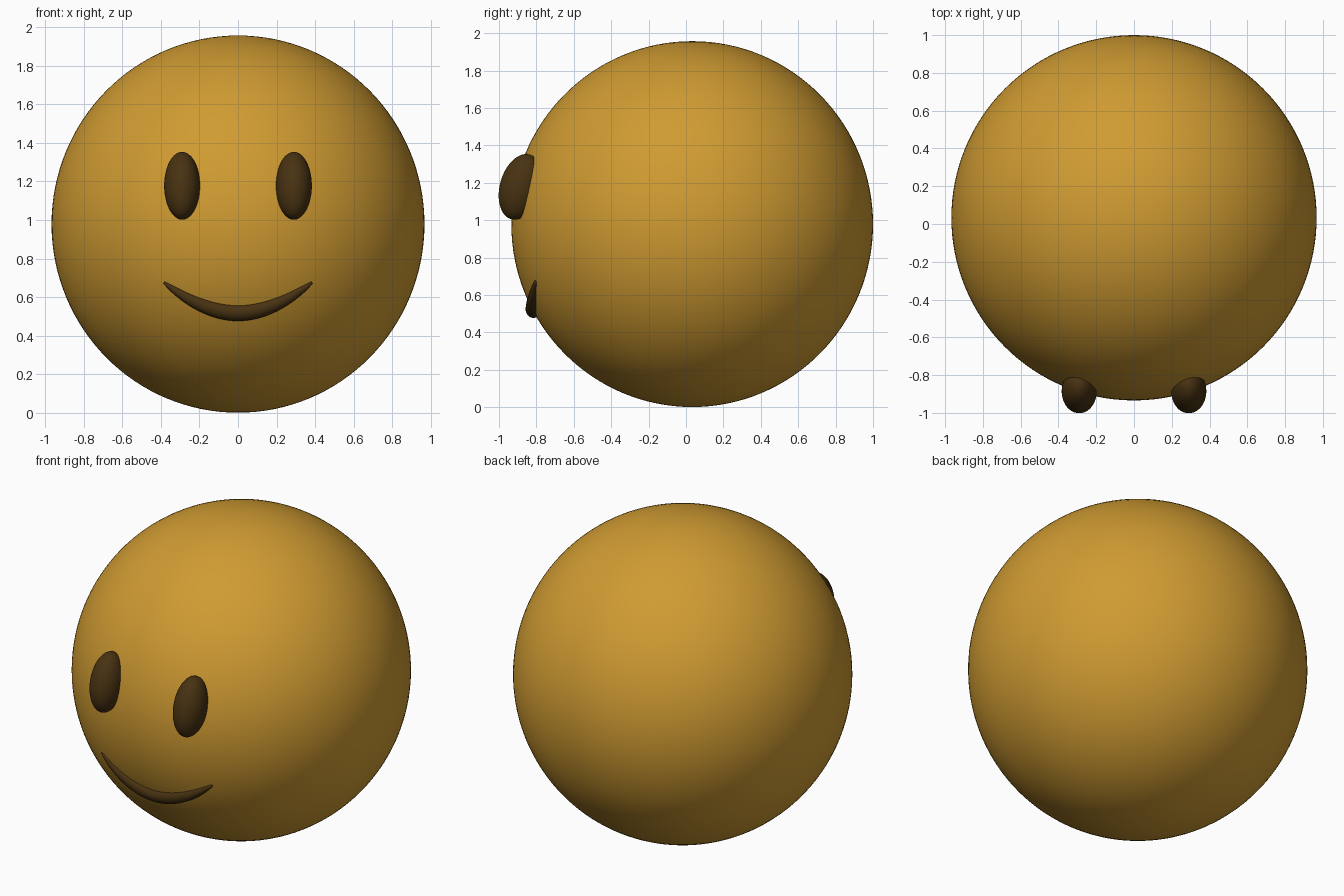
import bpy, bmesh, math
from mathutils import Vector, Matrix

if "Cube" in bpy.data.objects:
    bpy.data.objects.remove(bpy.data.objects["Cube"])


def material(name, rgb):
    m = bpy.data.materials.new(name)
    m.diffuse_color = (*rgb, 1)
    m.use_nodes = True
    m.node_tree.nodes["Principled BSDF"].inputs["Base Color"].default_value = m.diffuse_color
    return m


GOLD = material("golden yellow", (0.63, 0.33, 0.032))
BROWN = material("dark brown", (0.065, 0.032, 0.006))

CENTRE = Vector((0, 0.033, 0.979))
RX, RZ = 0.967, 0.978


def finish(name, bm, mat):
    bmesh.ops.recalc_face_normals(bm, faces=bm.faces)
    for f in bm.faces:
        f.smooth = True
    me = bpy.data.meshes.new(name)
    bm.to_mesh(me)
    bm.free()
    me.materials.append(mat)
    ob = bpy.data.objects.new(name, me)
    bpy.context.collection.objects.link(ob)
    return ob


def ellipsoid(name, loc, radii, tilt, mat, seg):
    bm = bmesh.new()
    mx = (Matrix.Translation(loc) @ Matrix.Rotation(tilt, 4, 'X')
          @ Matrix.Diagonal((*radii, 1)))
    bmesh.ops.create_uvsphere(bm, u_segments=seg, v_segments=seg // 2, radius=1, matrix=mx)
    return finish(name, bm, mat)


def front_y(x, z):
    """Front surface of the ball at x, z."""
    h = 1 - (x / RX) ** 2 - ((z - CENTRE.z) / RZ) ** 2
    return CENTRE.y - RX * math.sqrt(h)


# Round head
ellipsoid("head", CENTRE, (RX, RX, RZ), 0, GOLD, 128)

# Oval eyes leaning back with the surface
for side, name in ((-1, "left_eye"), (1, "right_eye")):
    ellipsoid(name, (side * 0.29, -0.885, 1.178), (0.093, 0.11, 0.18), -0.28, BROWN, 48)


# Smile: tapered tube swept along the front surface
def smile_point(t):
    x, z = 0.383 * t, 0.518 + 0.158 * abs(t) ** 1.9
    return Vector((x, front_y(x, z), z))


bm = bmesh.new()
N, SIDES = 48, 16
rings = []
for i in range(N + 1):
    t = -1 + 2 * i / N
    p = smile_point(t)
    tan = (smile_point(t + 0.01) - smile_point(t - 0.01)).normalized()
    out = (p - CENTRE).normalized()
    up = tan.cross(out).normalized()
    r = 0.006 + 0.037 * (1 - t * t) ** 0.8
    rings.append([bm.verts.new(p + up * r * math.cos(a) + out * r * 0.85 * math.sin(a))
                  for a in (2 * math.pi * k / SIDES for k in range(SIDES))])
for a, b in zip(rings, rings[1:]):
    for k in range(SIDES):
        j = (k + 1) % SIDES
        bm.faces.new((a[k], a[j], b[j], b[k]))
bm.faces.new(rings[0])
bm.faces.new(rings[-1])
finish("smile", bm, BROWN)
